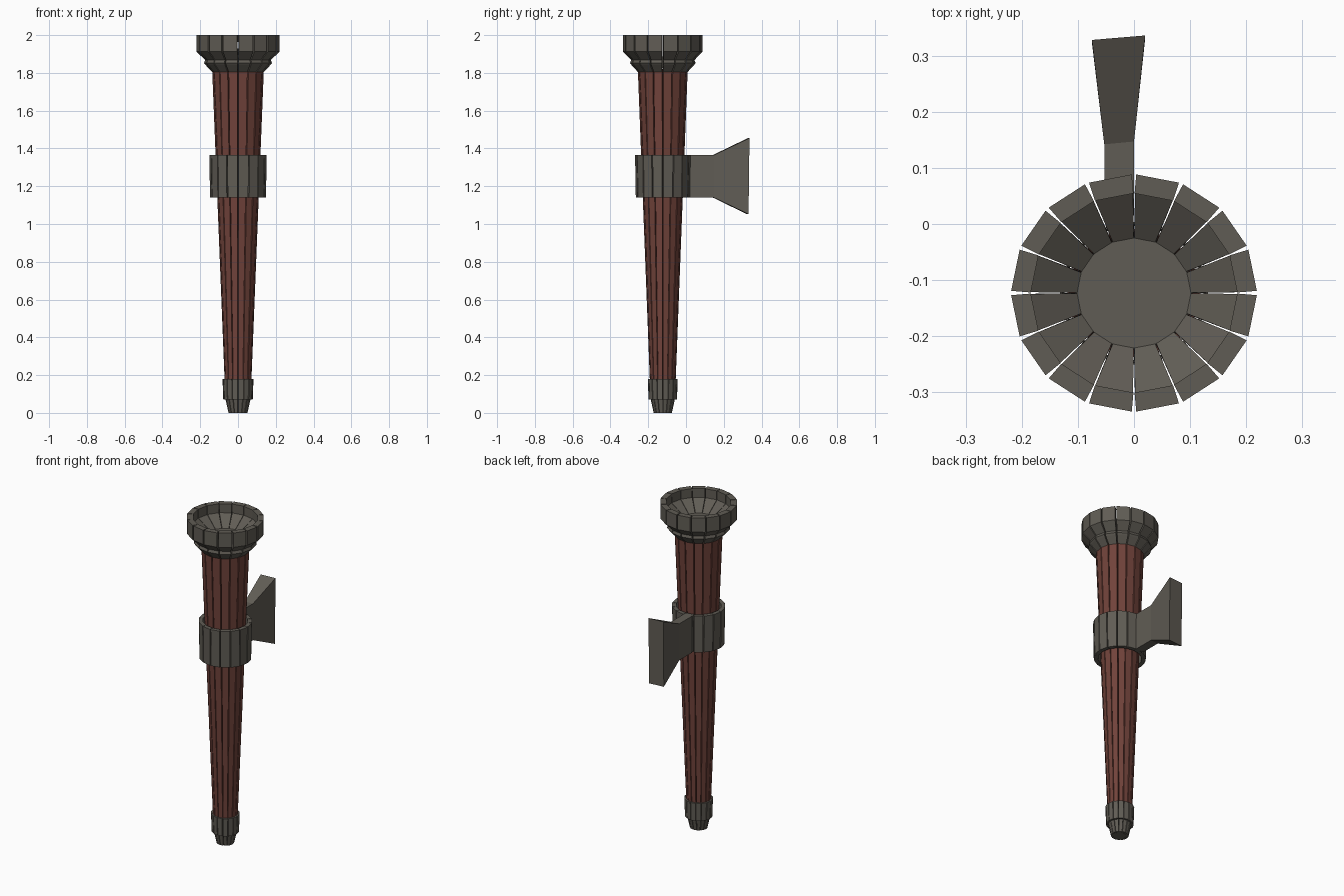
import bpy, bmesh, math

if "Cube" in bpy.data.objects:
    bpy.data.objects.remove(bpy.data.objects["Cube"])

SIDES = 16
CY = -0.123      # torch axis position
SQUASH = 0.965   # slightly narrower front to back


def material(name, rgb):
    m = bpy.data.materials.new(name)
    m.diffuse_color = (*rgb, 1)
    m.use_nodes = True
    m.node_tree.nodes["Principled BSDF"].inputs["Base Color"].default_value = m.diffuse_color
    return m


IRON = material("dark iron", (0.118, 0.108, 0.090))
WOOD = material("red brown wood", (0.165, 0.056, 0.043))


def finish(name, bm, mat):
    bmesh.ops.recalc_face_normals(bm, faces=bm.faces[:])
    me = bpy.data.meshes.new(name)
    bm.to_mesh(me)
    bm.free()
    me.materials.append(mat)
    ob = bpy.data.objects.new(name, me)
    bpy.context.collection.objects.link(ob)
    return ob


def staves(name, profile, mat):
    """Ring of separate wedges; profile is a closed loop of (radius, z, half gap)."""
    bm = bmesh.new()
    step = 2 * math.pi / SIDES
    n = len(profile)
    for k in range(SIDES):
        rows = []
        for edge, sign in ((k, 1), (k + 1, -1)):
            row = []
            for r, z, gap in profile:
                a = edge * step + sign * gap / r
                row.append(bm.verts.new((r * math.cos(a), CY + SQUASH * r * math.sin(a), z)))
            rows.append(row)
        for i in range(n):
            j = (i + 1) % n
            bm.faces.new((rows[0][i], rows[0][j], rows[1][j], rows[1][i]))
        bm.faces.new(rows[0])
        bm.faces.new(rows[1][::-1])
    return finish(name, bm, mat)


def disc(name, r, z, depth, mat):
    bm = bmesh.new()
    bmesh.ops.create_cone(bm, cap_ends=True, segments=SIDES, radius1=r, radius2=r, depth=depth)
    for v in bm.verts:
        v.co.y = v.co.y * SQUASH + CY
        v.co.z += z - depth / 2
    return finish(name, bm, mat)


G = 0.004
# wooden shaft
staves("shaft", [(0.070, 0.15, 0.002), (0.137, 1.82, 0.003),
                 (0.115, 1.82, 0), (0.055, 0.15, 0)], WOOD)

# iron bowl at the top, with its floor
staves("bowl", [(0.132, 1.80, 0.003), (0.172, 1.842, 0.003), (0.180, 1.852, 0.003),
                (0.174, 1.868, 0.003), (0.219, 1.912, G), (0.219, 2.0, G),
                (0.184, 2.0, 0.001), (0.184, 1.945, 0.0015), (0.100, 1.885, 0.001),
                (0.100, 1.80, 0)], IRON)
disc("bowl_floor", 0.102, 1.886, 0.06, IRON)

# band around the shaft
staves("band", [(0.148, 1.14, 0.003), (0.152, 1.365, 0.003),
                (0.128, 1.365, 0), (0.124, 1.14, 0)], IRON)

# ferrule and tip
staves("ferrule", [(0.078, 0.07, 0.002), (0.082, 0.18, 0.002),
                   (0.060, 0.18, 0), (0.056, 0.07, 0)], IRON)
staves("tip", [(0.050, 0.0, 0.0015), (0.068, 0.08, 0.0015),
               (0.030, 0.08, 0), (0.030, 0.0, 0)], IRON)
disc("tip_core", 0.035, 0.08, 0.08, IRON)

# wall bracket: straight neck flaring into a wedge
bm = bmesh.new()
rings = []
for x0, x1, ya, yb, z0, z1 in ((-0.053, 0.0, 0.015, 0.015, 1.14, 1.365),
                               (-0.053, 0.0, 0.142, 0.147, 1.14, 1.365),
                               (-0.075, 0.02, 0.328, 0.336, 1.052, 1.455)):
    t = 0.005 if yb > 0.3 else 0
    rings.append([bm.verts.new(c) for c in ((x0, ya - t, z0), (x1, yb - t, z0),
                                            (x1, yb, z1), (x0, ya, z1))])
for a, b in zip(rings, rings[1:]):
    for i in range(4):
        j = (i + 1) % 4
        bm.faces.new((a[i], a[j], b[j], b[i]))
bm.faces.new(rings[0])
bm.faces.new(rings[-1])
finish("wall_bracket", bm, IRON)
